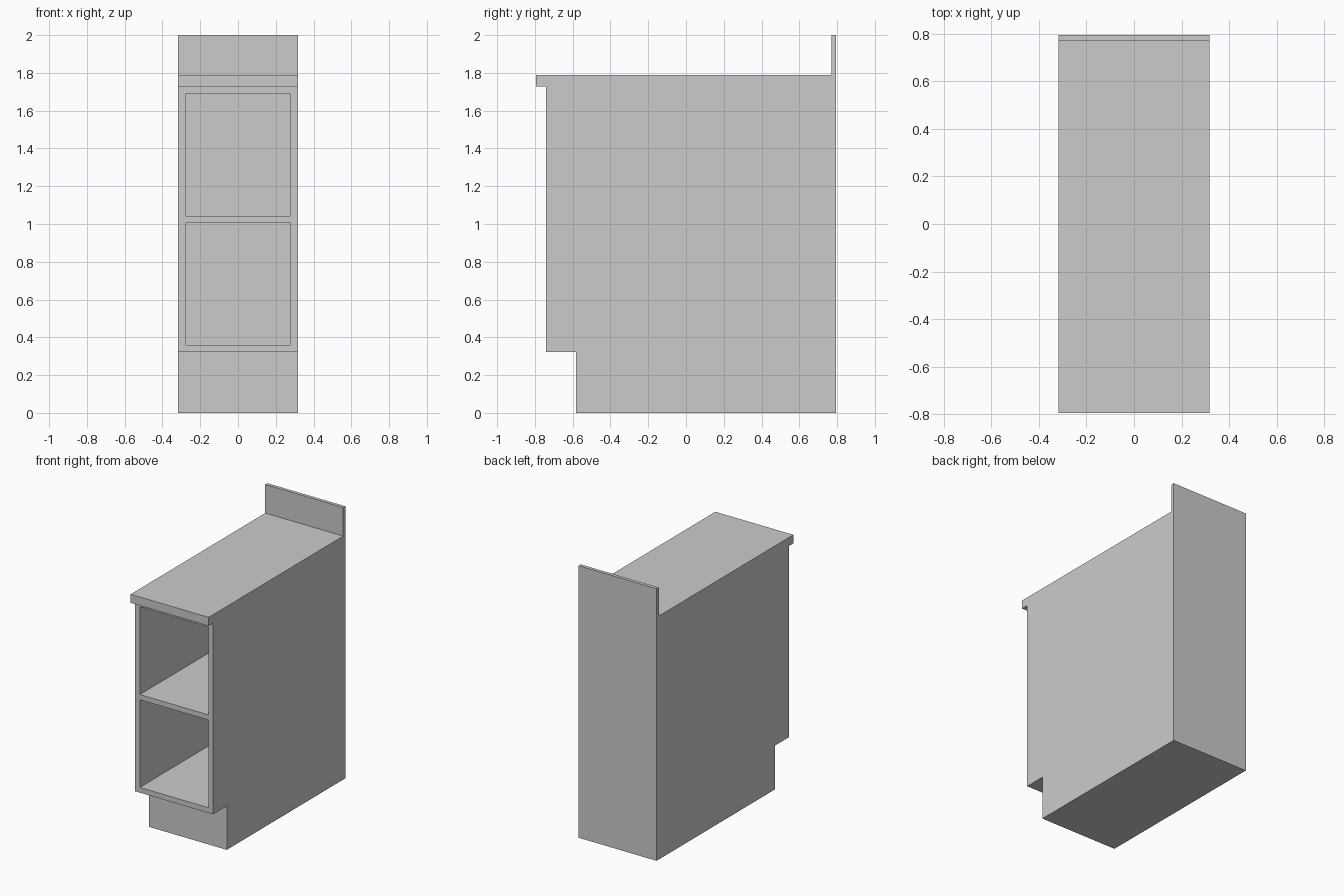
import bpy, bmesh
from mathutils import Vector

if "Cube" in bpy.data.objects:
    bpy.data.objects.remove(bpy.data.objects["Cube"])

W = 0.317            # half width
BACK = 0.794         # rear plane
T = 0.0385           # panel thickness


def box(name, lo, hi, recess=0.0):
    """Box between two corners; recess hollows it from the front face."""
    bm = bmesh.new()
    bmesh.ops.create_cube(bm, size=1)
    lo, hi = Vector(lo), Vector(hi)
    for v in bm.verts:
        v.co = Vector([(lo[i] + hi[i]) / 2 + v.co[i] * (hi[i] - lo[i]) for i in range(3)])
    bm.normal_update()
    if recess:
        front = min(bm.faces, key=lambda f: f.calc_center_median().y)
        bmesh.ops.inset_region(bm, faces=[front], thickness=T, use_even_offset=True)
        inner = bmesh.ops.extrude_face_region(bm, geom=[front])["geom"]
        bmesh.ops.translate(bm, vec=(0, recess, 0),
                            verts=[g for g in inner if isinstance(g, bmesh.types.BMVert)])
        if front.is_valid:
            bmesh.ops.delete(bm, geom=[front], context='FACES_ONLY')
    bmesh.ops.recalc_face_normals(bm, faces=bm.faces)
    me = bpy.data.meshes.new(name)
    bm.to_mesh(me)
    bm.free()
    ob = bpy.data.objects.new(name, me)
    bpy.context.collection.objects.link(ob)
    return ob


# Recessed toe-kick base
box("toe_kick_base", (-W, -0.583, 0), (W, BACK, 0.322))
# Open-fronted cabinet body
box("cabinet_body", (-W, -0.742, 0.322), (W, BACK, 1.727), recess=BACK + 0.742 - T)
# Middle shelf, flush with the front
box("shelf", (-W + T, -0.742, 1.005), (W - T, BACK - T, 1.043))
# Overhanging worktop and rear upstand
box("worktop", (-W, -BACK, 1.727), (W, BACK, 1.79))
box("backsplash", (-W, 0.769, 1.79), (W, BACK, 2.0))
